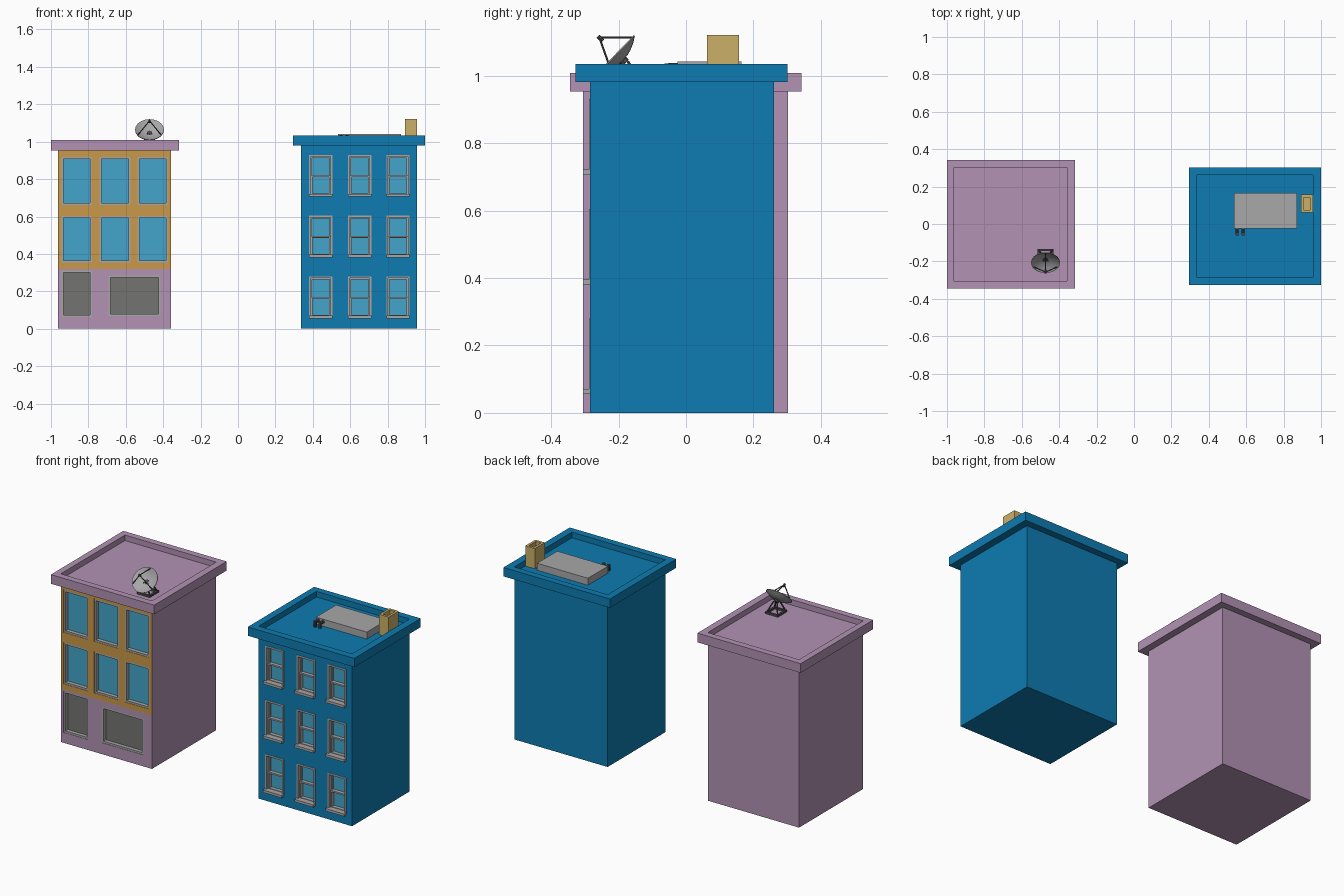
import bpy, bmesh, math
from mathutils import Vector

if "Cube" in bpy.data.objects:
    bpy.data.objects.remove(bpy.data.objects["Cube"])

def material(name, r, g, b):
    m = bpy.data.materials.new(name)
    lin = [((c / 255 + 0.055) / 1.055) ** 2.4 if c > 10 else c / 255 / 12.92 for c in (r, g, b)]
    m.diffuse_color = (*lin, 1)
    m.use_nodes = True
    m.node_tree.nodes["Principled BSDF"].inputs["Base Color"].default_value = m.diffuse_color
    return m

LILAC = material("lilac wall", 178, 146, 180)
BLUE = material("blue wall", 14, 124, 178)
OCHRE = material("ochre facade", 202, 153, 72)
GLASS = material("window glass", 68, 165, 204)
SHOP = material("shop glass", 116, 116, 114)
GREY = material("grey trim", 168, 168, 168)
TAN = material("tan chimney", 203, 176, 104)
DARK = material("dark metal", 75, 75, 75)

def finish(name, bm, mats):
    me = bpy.data.meshes.new(name)
    bm.to_mesh(me)
    bm.free()
    ob = bpy.data.objects.new(name, me)
    bpy.context.collection.objects.link(ob)
    for m in mats:
        me.materials.append(m)
    return ob

def box(name, x0, x1, y0, y1, z0, z1, mat):
    bm = bmesh.new()
    bmesh.ops.create_cube(bm, size=1)
    for v in bm.verts:
        v.co = ((x0 + x1) / 2 + v.co.x * (x1 - x0), (y0 + y1) / 2 + v.co.y * (y1 - y0),
                (z0 + z1) / 2 + v.co.z * (z1 - z0))
    return finish(name, bm, [mat])

def ring(name, outer, inner, w0, w1, mat, upright=False):
    """Rectangular ring (u0,u1,v0,v1), flat or upright facing the front."""
    bm = bmesh.new()
    loops = []
    for (u0, u1, v0, v1), w in ((outer, w0), (outer, w1), (inner, w1), (inner, w0)):
        pts = [(u0, v0), (u1, v0), (u1, v1), (u0, v1)]
        loops.append([bm.verts.new((u, w, v) if upright else (u, v, w)) for u, v in pts])
    for k in range(4):
        a, b = loops[k], loops[(k + 1) % 4]
        for i in range(4):
            j = (i + 1) % 4
            bm.faces.new((a[i], a[j], b[j], b[i]))
    bmesh.ops.recalc_face_normals(bm, faces=bm.faces)
    return finish(name, bm, [mat])

def inset(r, t):
    return (r[0] + t, r[1] - t, r[2] + t, r[3] - t)

def building(name, x0, x1, y0, y1, top, holes, depth, mats, split):
    """Box body with window pockets; holes are (x0,x1,z0,z1,glass slot).
    Slots: 0 wall, 1 front above split, 2 glass, 3 shop glass."""
    bm = bmesh.new()
    def quad(pts, slot):
        bm.faces.new([bm.verts.new(p) for p in pts]).material_index = slot
    plan = [(x0, y0), (x1, y0), (x1, y1), (x0, y1)]
    for i in (1, 2, 3):
        (ax, ay), (bx, by) = plan[i], plan[(i + 1) % 4]
        quad([(ax, ay, 0), (bx, by, 0), (bx, by, top), (ax, ay, top)], 0)
    quad([(x, y, top) for x, y in plan], 0)
    quad([(x, y, 0) for x, y in reversed(plan)], 0)
    # front wall as a grid, leaving the window cells open
    xs = sorted({x0, x1} | {h[0] for h in holes} | {h[1] for h in holes})
    zs = sorted({0, top, split} | {h[2] for h in holes} | {h[3] for h in holes})
    for a, b in zip(xs, xs[1:]):
        for c, d in zip(zs, zs[1:]):
            mx, mz = (a + b) / 2, (c + d) / 2
            if not any(h[0] < mx < h[1] and h[2] < mz < h[3] for h in holes):
                quad([(a, y0, c), (b, y0, c), (b, y0, d), (a, y0, d)], 1 if mz > split else 0)
    # pockets with glass at the back
    yb = y0 + depth
    for a, b, c, d, slot in holes:
        cs = [(a, c), (b, c), (b, d), (a, d)]
        for i in range(4):
            p, q = cs[i], cs[(i + 1) % 4]
            quad([(p[0], y0, p[1]), (q[0], y0, q[1]), (q[0], yb, q[1]), (p[0], yb, p[1])],
                 1 if c > split else 0)
        quad([(x, yb, z) for x, z in cs], slot)
    bmesh.ops.remove_doubles(bm, verts=bm.verts, dist=1e-5)
    return finish(name, bm, mats)

def rod(name, a, b, r, mat, sides=8):
    a, b = Vector(a), Vector(b)
    bm = bmesh.new()
    bmesh.ops.create_cone(bm, cap_ends=True, segments=sides, radius1=r, radius2=r, depth=(b - a).length)
    q = (b - a).to_track_quat('Z', 'Y')
    for v in bm.verts:
        v.co = q @ v.co + (a + b) / 2
    return finish(name, bm, [mat])

# ---- lilac building with shop front ----
cols = [(-0.943, -0.780), (-0.740, -0.575), (-0.537, -0.373)]
holes = [(a, b, c, d, 2) for c, d in ((0.353, 0.602), (0.662, 0.918)) for a, b in cols]
holes += [(-0.943, -0.780, 0.062, 0.312, 3), (-0.692, -0.414, 0.068, 0.285, 3)]
building("shop_building", -0.962, -0.357, -0.305, 0.303, 0.975, holes, 0.025,
         [LILAC, OCHRE, GLASS, SHOP], 0.32)
for h in holes:
    ring("shop_window_frame", h[:4], inset(h, 0.011), -0.303, -0.280, GREY, True)
ring("shop_cornice", (-1.0, -0.315, -0.344, 0.342), (-0.962, -0.357, -0.305, 0.303), 0.953, 1.008, LILAC)

# ---- blue building with sash windows ----
cols = [(0.379, 0.504), (0.588, 0.713), (0.793, 0.918)]
holes = [(a, b, z, z + 0.224, 2) for z in (0.056, 0.381, 0.706) for a, b in cols]
building("blue_building", 0.337, 0.956, -0.285, 0.261, 1.0, holes, 0.035,
         [BLUE, BLUE, GLASS], 0.5)
for a, b, c, d, _ in holes:
    m = c + 0.11
    ring("outer_window_frame", (a, b, c, d), inset((a, b, c, d), 0.010), -0.287, -0.25, GREY, True)
    low = (a + 0.009, b - 0.009, c + 0.009, m + 0.005)
    high = (a + 0.009, b - 0.009, m - 0.005, d - 0.009)
    ring("lower_sash", low, inset(low, 0.009), -0.272, -0.25, GREY, True)
    ring("upper_sash", high, inset(high, 0.007), -0.262, -0.249, GREY, True)
    box("window_sill", a, b, -0.306, -0.252, c, c + 0.015, GREY)
ring("blue_cornice", (0.294, 1.0, -0.327, 0.301), (0.337, 0.956, -0.285, 0.261), 0.981, 1.034, BLUE)

# ---- roof unit, its pipes and the chimney ----
box("roof_unit", 0.535, 0.872, -0.025, 0.165, 0.999, 1.042, GREY)
for x in (0.551, 0.583):
    rod("unit_pipe", (x, -0.02, 1.028), (x, -0.052, 1.028), 0.009, DARK)
    rod("unit_pipe_drop", (x, -0.055, 1.036), (x, -0.055, 0.999), 0.009, DARK)
chim = (0.893, 0.956, 0.062, 0.157)
ring("chimney", chim, inset(chim, 0.014), 0.999, 1.121, TAN)
box("chimney_floor", 0.9, 0.95, 0.07, 0.15, 1.0, 1.08, TAN)

# ---- satellite dish ----
cx = -0.473
centre = Vector((cx, -0.208, 1.065))
axis = Vector((0, -0.717, 0.697))
up = Vector((0, 0.697, 0.717))
side = Vector((1, 0, 0))
R, DEEP, N = 0.077, 0.026, 20

def on_dish(r, ang, lift=0):
    h = DEEP * ((r / R) ** 2 - 1) + lift
    return centre + r * (math.cos(ang) * side + math.sin(ang) * up) + h * axis

bm = bmesh.new()
profile = [(R * k / 4, 0) for k in range(1, 5)] + [(R * k / 4, -0.004) for k in range(4, 0, -1)]
rows = [[bm.verts.new(on_dish(r, 2 * math.pi * i / N, l)) for i in range(N)] for r, l in profile]
for p, q in zip(rows, rows[1:]):
    for i in range(N):
        bm.faces.new((p[i], p[(i + 1) % N], q[(i + 1) % N], q[i]))
bm.faces.new(rows[0])
bm.faces.new(rows[-1])
bmesh.ops.recalc_face_normals(bm, faces=bm.faces)
dish = finish("dish", bm, [GREY])
for p in dish.data.polygons:
    p.use_smooth = True
dish.data.set_sharp_from_angle(angle=math.radians(40))

feed = centre + 0.068 * axis
for deg in (90, 210, 330):
    rod("feed_strut", on_dish(R * 0.92, math.radians(deg)), feed, 0.003, DARK, 6)
rod("feed_horn", feed + 0.006 * axis, feed - 0.014 * axis, 0.006, DARK)

# mount: hub, four splayed legs and a square base frame
hub = centre - 0.034 * axis
rod("dish_hub", centre - 0.022 * axis, hub - 0.006 * axis, 0.014, DARK)
base = (cx - 0.043, cx + 0.043, -0.222, -0.133)
ring("mount_base", base, inset(base, 0.012), 0.974, 0.986, DARK)
for sx in (-1, 1):
    for y, dy in ((-0.216, -0.012), (-0.139, 0.012)):
        rod("mount_leg", (cx + sx * 0.037, y, 0.98), hub + Vector((sx * 0.012, dy, 0)), 0.0045, DARK, 6)
